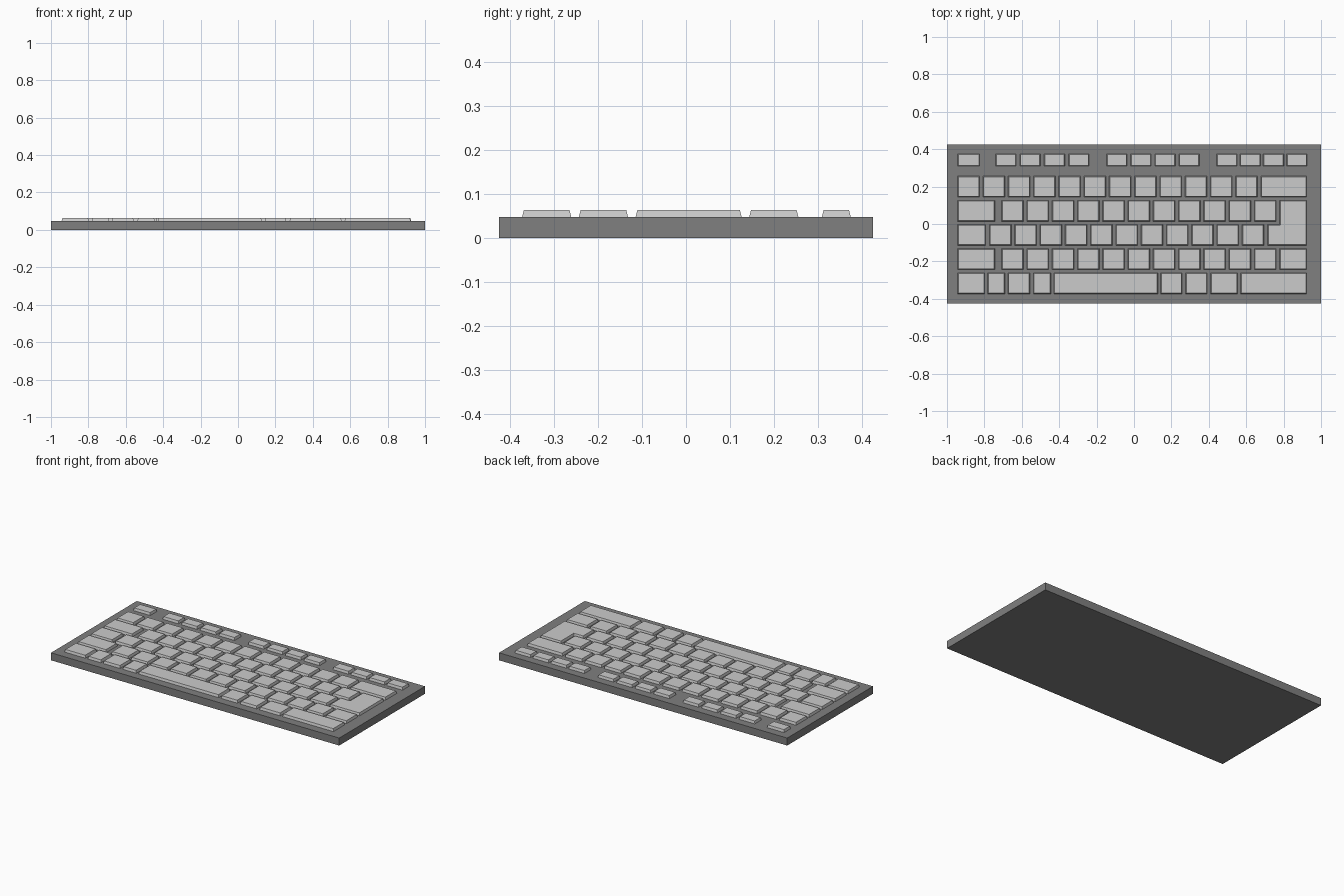
import bpy, bmesh

if "Cube" in bpy.data.objects:
    bpy.data.objects.remove(bpy.data.objects["Cube"])

BODY_TOP = 0.047
KEY_TOP = 0.063
TAPER = 0.004
PITCH = 0.1351
KEY_W = 0.117


def material(name, value):
    m = bpy.data.materials.new(name)
    m.diffuse_color = (value, value, value, 1)
    m.use_nodes = True
    m.node_tree.nodes["Principled BSDF"].inputs["Base Color"].default_value = m.diffuse_color
    return m


body_grey = material("dark grey body", 0.215)
key_grey = material("light grey keys", 0.6)


def prism(name, points, z0, z1, mat, taper=0.0):
    """Upright prism from a counter-clockwise outline, top edge drawn in by taper."""
    n = len(points)
    top = []
    for i, (x, y) in enumerate(points):
        (px, py), (qx, qy) = points[i - 1], points[(i + 1) % n]
        # outlines are axis aligned: sum of the inward normals of both edges
        dx = dy = 0
        for ex, ey in ((x - px, y - py), (qx - x, qy - y)):
            length = abs(ex) + abs(ey)
            dx -= ey / length
            dy += ex / length
        top.append((x + dx * taper, y + dy * taper))
    bm = bmesh.new()
    low = [bm.verts.new((x, y, z0)) for x, y in points]
    high = [bm.verts.new((x, y, z1)) for x, y in top]
    bm.faces.new(low[::-1])
    bm.faces.new(high)
    for i in range(n):
        j = (i + 1) % n
        bm.faces.new((low[i], low[j], high[j], high[i]))
    mesh = bpy.data.meshes.new(name)
    bm.to_mesh(mesh)
    bm.free()
    mesh.materials.append(mat)
    ob = bpy.data.objects.new(name, mesh)
    bpy.context.collection.objects.link(ob)
    return ob


def rect(x0, x1, y0, y1):
    return [(x0, y0), (x1, y0), (x1, y1), (x0, y1)]


def key(name, x0, x1, row):
    prism(name, rect(x0, x1, *row), BODY_TOP, KEY_TOP, key_grey, TAPER)


def run(name, start, count, row, pitch=PITCH, width=KEY_W):
    for i in range(count):
        x = start + i * pitch
        key(f"{name}_{i + 1}", x, x + width, row)


# Case
prism("case", rect(-1, 1, -0.425, 0.425), 0, BODY_TOP, body_grey)

# Row extents in y, front to back
BOTTOM, SHIFT, HOME, UPPER, NUMBER = [
    (-0.373 + 0.1292 * i, -0.261 + 0.1292 * i) for i in range(5)]
FUNCTION = (0.309, 0.375)
LEFT, RIGHT = -0.943, 0.923

# Function row: escape and three groups of four
key("escape_key", LEFT, -0.825, FUNCTION)
for g, (start, pitch) in enumerate(((-0.74, 0.130), (-0.147, 0.129), (0.442, 0.1245))):
    run(f"function_key_group_{g + 1}", start, 4, FUNCTION, pitch, 0.110)

# Number row
run("number_key", LEFT, 12, NUMBER)
key("backspace_key", 0.679, RIGHT, NUMBER)

# Upper letter row
key("tab_key", LEFT, -0.744, UPPER)
run("upper_letter_key", -0.708, 11, UPPER)

# Home letter row
key("caps_key", LEFT, -0.793, HOME)
run("home_letter_key", -0.773, 11, HOME)

# L-shaped enter key across two rows
prism("enter_key", [(0.715, HOME[0]), (RIGHT, HOME[0]), (RIGHT, UPPER[1]),
                    (0.779, UPPER[1]), (0.779, HOME[1]), (0.715, HOME[1])],
      BODY_TOP, KEY_TOP, key_grey, TAPER)

# Lower letter row
key("left_shift_key", LEFT, -0.744, SHIFT)
run("lower_letter_key", -0.708, 11, SHIFT)
key("right_shift_key", 0.779, RIGHT, SHIFT)

# Bottom row
for name, x0, x1 in (
        ("left_control_key", LEFT, -0.798), ("function_shift_key", -0.782, -0.690),
        ("system_key", -0.674, -0.557), ("left_alt_key", -0.538, -0.445),
        ("space_bar", -0.429, 0.127), ("right_alt_key", 0.143, 0.257),
        ("menu_key", 0.276, 0.391), ("right_control_key", 0.410, 0.554),
        ("wide_corner_key", 0.570, RIGHT)):
    key(name, x0, x1, BOTTOM)
